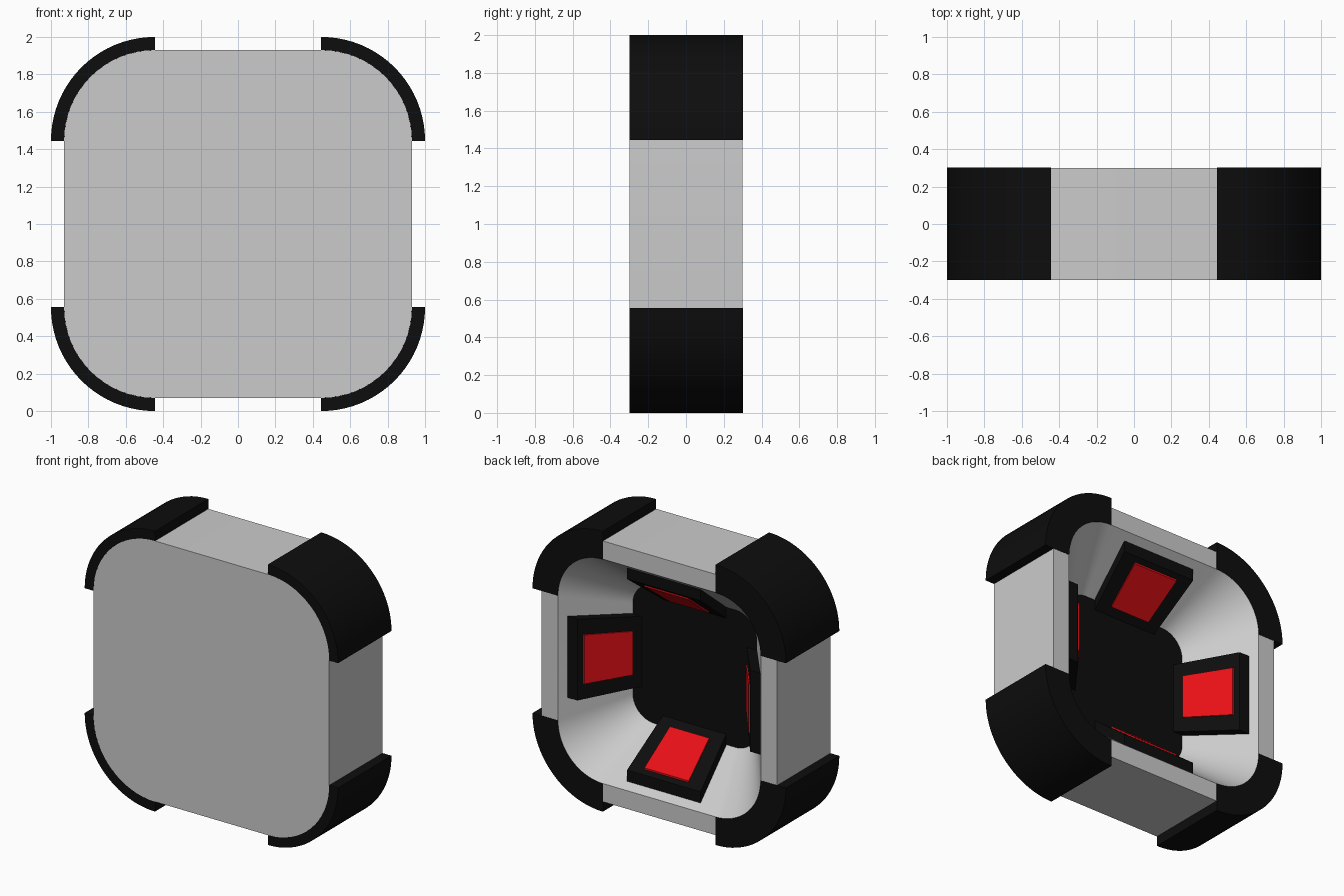
import bpy, bmesh, math
from mathutils import Vector, Matrix

if "Cube" in bpy.data.objects:
    bpy.data.objects.remove(bpy.data.objects["Cube"])

CENTRE_Z = 1.0


def material(name, rgb):
    m = bpy.data.materials.new(name)
    m.diffuse_color = (*rgb, 1)
    m.use_nodes = True
    m.node_tree.nodes["Principled BSDF"].inputs["Base Color"].default_value = m.diffuse_color
    return m


BLACK = material("black_rubber", (0.004, 0.004, 0.004))
RED = material("red_panel", (0.8, 0.005, 0.008))


def make(name, verts, faces, mat=None, smooth=False):
    mesh = bpy.data.meshes.new(name)
    mesh.from_pydata([Vector(v) for v in verts], [], faces)
    bm = bmesh.new()
    bm.from_mesh(mesh)
    bmesh.ops.recalc_face_normals(bm, faces=bm.faces)
    bm.to_mesh(mesh)
    bm.free()
    ob = bpy.data.objects.new(name, mesh)
    ob.location.z = CENTRE_Z
    bpy.context.collection.objects.link(ob)
    if mat:
        mesh.materials.append(mat)
    if smooth:
        bpy.ops.object.select_all(action='DESELECT')
        ob.select_set(True)
        bpy.context.view_layer.objects.active = ob
        bpy.ops.object.shade_smooth_by_angle(angle=math.radians(30))
    return ob


def rounded_square(half, radius, y, seg=16):
    """Ring of points of a rounded square in the xz plane."""
    pts, c = [], half - radius
    for q in range(4):
        mid = math.radians(45 + 90 * q)
        sx, sz = math.copysign(c, math.cos(mid)), math.copysign(c, math.sin(mid))
        for i in range(seg + 1):
            a = math.radians(90 * (q + i / seg))
            pts.append((sx + radius * math.cos(a), y, sz + radius * math.sin(a)))
    return pts


def loft(rings, closed=True):
    """Join equal rings by quads; closed wraps around each ring."""
    n = len(rings[0])
    verts = [p for r in rings for p in r]
    faces = []
    for k in range(len(rings) - 1):
        for i in range(n if closed else n - 1):
            j = (i + 1) % n
            faces.append((k * n + i, k * n + j, (k + 1) * n + j, (k + 1) * n + i))
    return verts, faces


# Housing: flat front, straight sides, back rim and tapering recess
rings = [rounded_square(0.93, 0.485, -0.3), rounded_square(0.93, 0.485, 0.3),
         rounded_square(0.80, 0.355, 0.3), rounded_square(0.49, 0.17, -0.1)]
verts, faces = loft(rings)
faces.append(tuple(range(len(rings[0]))))
make("housing", verts, faces, smooth=True)

# Black floor of the recess
floor = rounded_square(0.49, 0.17, -0.1)
make("recess_floor", floor, [tuple(range(len(floor)))], BLACK)

# Corner bumpers: an arc section with a thin lip over the back rim
section = [(0.485, -0.3), (0.555, -0.3), (0.555, 0.302),
           (0.355, 0.302), (0.355, 0.3), (0.485, 0.3)]
SEG = 20
for q, name in enumerate(["top_right", "top_left", "bottom_left", "bottom_right"]):
    rot = Matrix.Rotation(math.radians(-90 * q), 3, 'Y')
    arcs = []
    for i in range(SEG + 1):
        a = math.radians(90 * i / SEG)
        arcs.append([rot @ Vector((0.445 + r * math.cos(a), y, 0.445 + r * math.sin(a)))
                     for r, y in section])
    verts, faces = loft(arcs)
    n = len(section)
    faces += [tuple(range(n)), tuple(range(SEG * n, SEG * n + n))]
    make("corner_bumper_" + name, verts, faces, BLACK, smooth=True)


def wall(y):
    """Distance of the sloping recess wall from the middle at depth y."""
    return 0.80 - 0.31 * (0.3 - y) / 0.4


def wall_block(name, rot, y_out, y_in, w_out, w_in, low, high, mat):
    """Tapered slab lying on a sloping wall, raised towards the middle."""
    verts = []
    for h in (low, high):
        for y, t in ((y_out, -w_out), (y_out, w_out), (y_in, w_in), (y_in, -w_in)):
            verts.append(rot @ Vector((wall(y) - h, y, t)))
    faces = [(0, 1, 2, 3), (4, 5, 6, 7)]
    faces += [(i, (i + 1) % 4, (i + 1) % 4 + 4, i + 4) for i in range(4)]
    make(name, verts, faces, mat)


# Black pads with red panels on the four recess walls
for q, name in enumerate(["right", "top", "left", "bottom"]):
    rot = Matrix.Rotation(math.radians(-90 * q), 3, 'Y')
    wall_block("pad_" + name, rot, 0.25, -0.095, 0.29, 0.25, 0.0, 0.08, BLACK)
    wall_block("red_panel_" + name, rot, 0.22, -0.04, 0.175, 0.155, 0.08, 0.092, RED)
